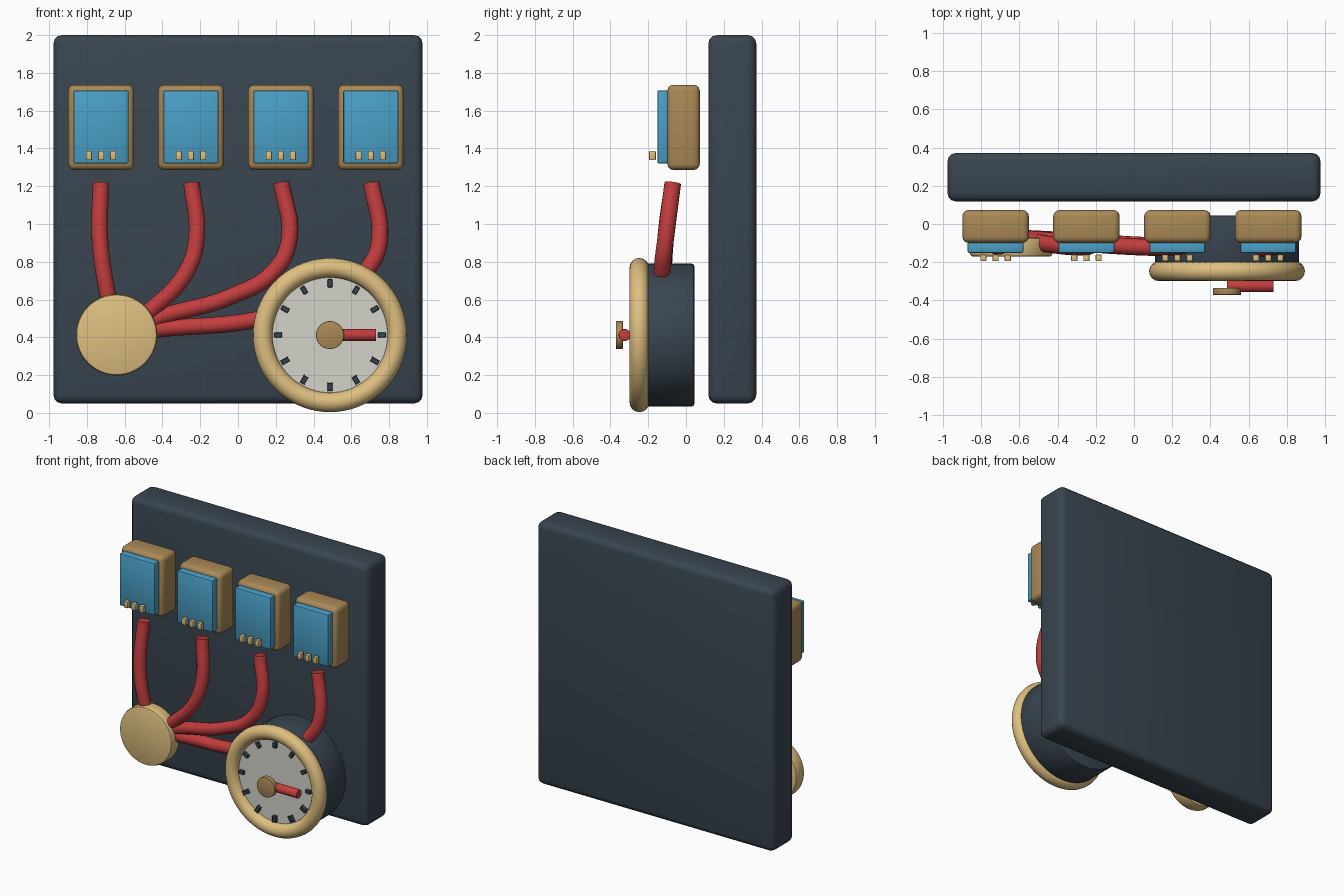
import bpy, bmesh, math
from mathutils import Matrix

if "Cube" in bpy.data.objects:
    bpy.data.objects.remove(bpy.data.objects["Cube"])


def material(name, rgb):
    lin = [(c / 255 / 12.92) if c < 10 else ((c / 255 + 0.055) / 1.055) ** 2.4 for c in rgb]
    m = bpy.data.materials.new(name)
    m.diffuse_color = (*lin, 1)
    m.use_nodes = True
    m.node_tree.nodes["Principled BSDF"].inputs["Base Color"].default_value = m.diffuse_color
    return m


SLATE = material("slate", (57, 69, 80))
BLUE = material("blue", (74, 160, 200))
BROWN = material("brown", (170, 137, 86))
TAN = material("tan", (222, 191, 128))
RED = material("red", (195, 61, 62))
CREAM = material("cream", (212, 211, 202))


def finish(ob, mat, angle=40):
    ob.data.materials.clear()
    ob.data.materials.append(mat)
    bpy.ops.object.select_all(action='DESELECT')
    ob.select_set(True)
    bpy.context.view_layer.objects.active = ob
    bpy.ops.object.shade_smooth_by_angle(angle=math.radians(angle))
    return ob


def add_mesh(name, bm, mat, bevel, segs):
    if bevel:
        edges = [e for e in bm.edges if e.calc_face_angle(0) > math.radians(50)]
        bmesh.ops.bevel(bm, geom=edges, offset=bevel, segments=segs,
                        profile=0.5, affect='EDGES')
    me = bpy.data.meshes.new(name)
    bm.to_mesh(me)
    bm.free()
    ob = bpy.data.objects.new(name, me)
    bpy.context.collection.objects.link(ob)
    return finish(ob, mat)


def box(name, x, y, z, mat, bevel=0.0, segs=3, turn=None):
    """Box from (min, max) ranges, optionally transformed."""
    bm = bmesh.new()
    bmesh.ops.create_cube(bm, size=1)
    for v in bm.verts:
        v.co = [(a + b) / 2 + c * (b - a) for (a, b), c in zip((x, y, z), v.co)]
    if turn:
        bm.transform(turn)
    return add_mesh(name, bm, mat, bevel, segs)


def rod(name, centre, radius, length, mat, axis='Y', bevel=0.0, segs=2, sides=64):
    """Cylinder lying along the X or Y axis."""
    bm = bmesh.new()
    rot = Matrix.Rotation(math.pi / 2, 4, 'X' if axis == 'Y' else 'Y')
    bmesh.ops.create_cone(bm, cap_ends=True, segments=sides, radius1=radius,
                          radius2=radius, depth=length,
                          matrix=Matrix.Translation(centre) @ rot)
    return add_mesh(name, bm, mat, bevel, segs)


def tube(name, points, radius, mat):
    cu = bpy.data.curves.new(name, 'CURVE')
    cu.dimensions = '3D'
    cu.bevel_depth = radius
    cu.bevel_resolution = 6
    cu.use_fill_caps = True
    cu.resolution_u = 10
    sp = cu.splines.new('BEZIER')
    sp.bezier_points.add(len(points) - 1)
    for p, co in zip(sp.bezier_points, points):
        p.co = co
        p.handle_left_type = p.handle_right_type = 'AUTO'
    ob = bpy.data.objects.new(name, cu)
    bpy.context.collection.objects.link(ob)
    bpy.ops.object.select_all(action='DESELECT')
    ob.select_set(True)
    bpy.context.view_layer.objects.active = ob
    bpy.ops.object.convert(target='MESH')
    return finish(bpy.context.view_layer.objects.active, mat)


# Back board
box("back_board", (-0.977, 0.977), (0.118, 0.372), (0.05, 2.0), SLATE, 0.045)

# Row of four modules with blue panels and contact pins
for i in range(4):
    cx = -0.725 + 0.476 * i
    box(f"module_body_{i}", (cx - 0.174, cx + 0.174), (-0.099, 0.073), (1.286, 1.737), BROWN, 0.032)
    box(f"module_panel_{i}", (cx - 0.146, cx + 0.146), (-0.152, -0.09), (1.32, 1.708), BLUE, 0.01, 2)
    for j in (-1, 0, 1):
        px = cx + 0.064 * j
        box(f"module_pin_{i}_{j + 1}", (px - 0.016, px + 0.016), (-0.195, -0.16),
            (1.338, 1.387), TAN, 0.005, 2)

# Junction disc where the tubes meet
HUB = (-0.643, -0.072, 0.413)
rod("junction_disc", (HUB[0], -0.121, HUB[2]), 0.215, 0.1, TAN, bevel=0.015)

# Tubes from the modules down to the junction disc
paths = [
    [(-0.726, -0.07, 1.217), (-0.731, -0.108, 0.92), (-0.700, -0.115, 0.68), HUB],
    [(-0.246, -0.07, 1.217), (-0.220, -0.108, 0.92), (-0.280, -0.122, 0.735),
     (-0.455, -0.105, 0.55), HUB],
    [(0.230, -0.07, 1.217), (0.271, -0.108, 0.92), (0.190, -0.122, 0.75),
     (-0.045, -0.117, 0.614), (-0.420, -0.088, 0.505), HUB],
    [(0.706, -0.07, 1.217), (0.750, -0.108, 0.92), (0.700, -0.125, 0.78),
     (0.480, -0.125, 0.60), (0.060, -0.112, 0.487), (-0.415, -0.083, 0.444), HUB],
]
for i, path in enumerate(paths):
    tube(f"tube_{i}", path, 0.044, RED)

# Gauge: drum, rim and dial
GX, GZ = 0.487, 0.412
rod("gauge_drum", (GX, -0.085, GZ), 0.378, 0.26, SLATE, bevel=0.015)
bpy.ops.mesh.primitive_torus_add(location=(GX, -0.247, GZ), rotation=(math.pi / 2, 0, 0),
                                 major_radius=0.356, minor_radius=0.052,
                                 major_segments=72, minor_segments=16)
rim = bpy.context.object
rim.name = "gauge_rim"
finish(rim, TAN)
rod("gauge_dial", (GX, -0.225, GZ), 0.325, 0.05, CREAM)

# Hour ticks around the dial
for k in range(12):
    turn = Matrix.Translation((GX, 0, GZ)) @ Matrix.Rotation(k * math.pi / 6, 4, 'Y')
    box(f"dial_tick_{k}", (-0.013, 0.013), (-0.272, -0.245), (0.253, 0.296), SLATE, 0.003, 1, turn)

# Needle and its cap
rod("needle", (GX + 0.122, -0.325, GZ), 0.032, 0.244, RED, axis='X', bevel=0.004, sides=24)
rod("needle_cap", (GX, -0.353, GZ), 0.074, 0.037, BROWN, bevel=0.004, sides=48)
